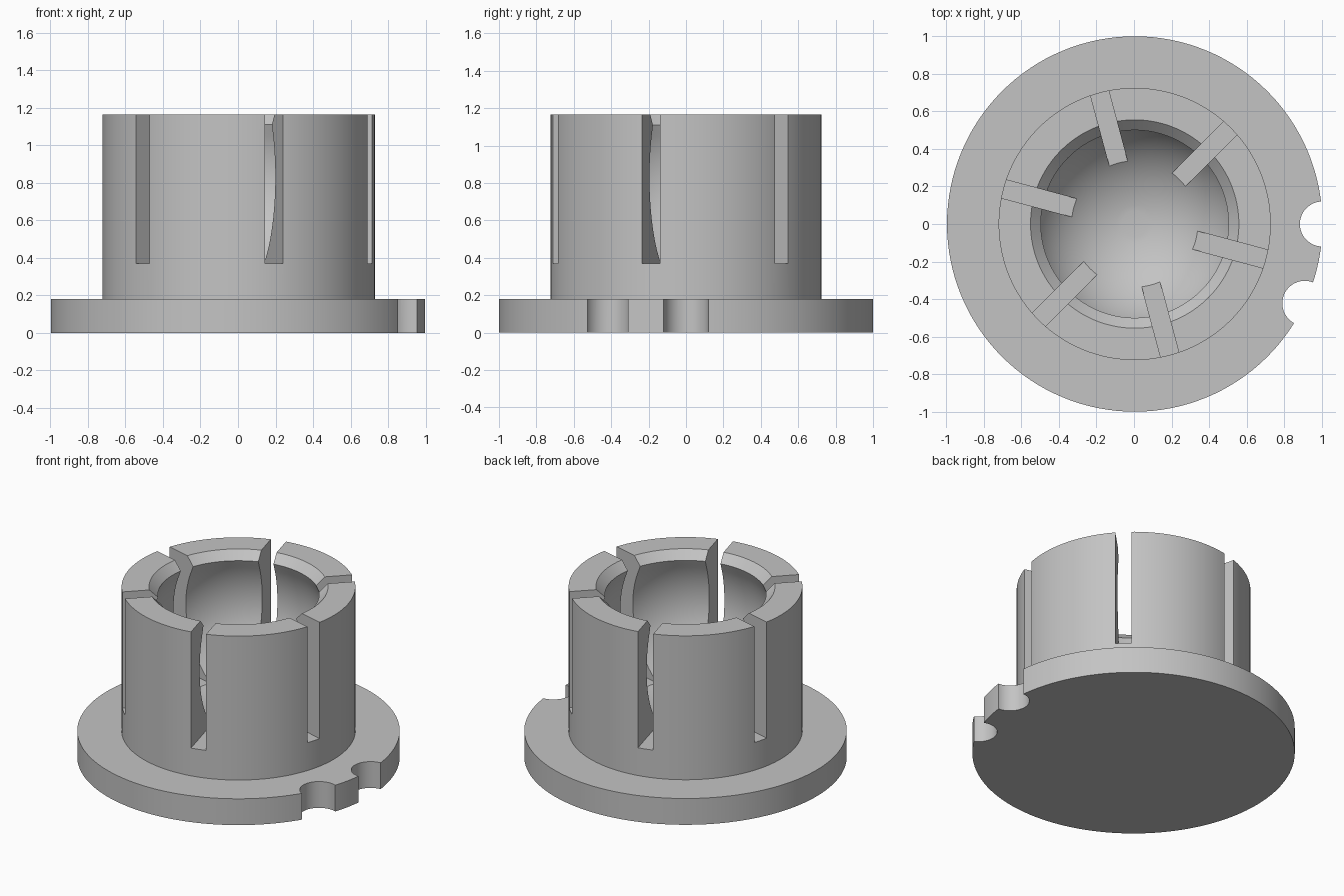
import bpy
import bmesh
from math import radians, sin, cos, acos, asin, sqrt
from mathutils import Matrix, Vector

cube = bpy.data.objects.get("Cube")
if cube:
    bpy.data.objects.remove(cube, do_unlink=True)

SEGMENTS = 128
FLANGE_R, FLANGE_H = 1.0, 0.18
BODY_R, BODY_TOP = 0.725, 1.165
BALL_R, BALL_Z = 0.57, 0.83
LIP_R, LIP_Z, MOUTH_R = 0.50, 1.11, 0.555
SLOT_W, SLOT_Z = 0.1, 0.37
NOTCH_R = 0.12

grey = bpy.data.materials.new("plain grey")
grey.use_nodes = True
colour = (0.55, 0.55, 0.55, 1)
grey.diffuse_color = colour
grey.node_tree.nodes["Principled BSDF"].inputs["Base Color"].default_value = colour


def make_object(name, bm):
    bmesh.ops.recalc_face_normals(bm, faces=bm.faces)
    mesh = bpy.data.meshes.new(name)
    bm.to_mesh(mesh)
    bm.free()
    mesh.materials.append(grey)
    obj = bpy.data.objects.new(name, mesh)
    bpy.context.collection.objects.link(obj)
    return obj


def lathe(name, profile):
    """Spin an (r, z) profile about z into a closed solid."""
    bm = bmesh.new()
    verts = [bm.verts.new((r, 0, z)) for r, z in profile]
    edges = [bm.edges.new(pair) for pair in zip(verts, verts[1:])]
    bmesh.ops.spin(bm, geom=verts + edges, cent=(0, 0, 0), axis=(0, 0, 1),
                   angle=radians(360), steps=SEGMENTS, use_merge=True)
    bmesh.ops.remove_doubles(bm, verts=bm.verts, dist=1e-5)
    # Close the flat bottom and the small disc at the base of the bowl
    bmesh.ops.holes_fill(bm, edges=[e for e in bm.edges if e.is_boundary], sides=0)
    return make_object(name, bm)


def cut(target, cutter):
    cutter.hide_render = True
    mod = target.modifiers.new("cut", "BOOLEAN")
    mod.operation = "DIFFERENCE"
    mod.solver = "EXACT"
    mod.object = cutter
    bpy.context.view_layer.objects.active = target
    bpy.ops.object.modifier_apply(modifier=mod.name)
    bpy.data.objects.remove(cutter, do_unlink=True)


# Flanged cup with a spherical bowl and chamfered mouth
start = asin(LIP_R / BALL_R)
end = radians(173)
steps = 36
bowl = []
for i in range(steps + 1):
    a = start + (end - start) * i / steps
    bowl.append((BALL_R * sin(a), BALL_Z + BALL_R * cos(a)))
bowl[0] = (LIP_R, LIP_Z)
profile = [(FLANGE_R, 0), (FLANGE_R, FLANGE_H), (BODY_R, FLANGE_H),
           (BODY_R, BODY_TOP), (MOUTH_R, BODY_TOP)] + bowl
socket = lathe("ball_socket", profile)

# Six radial slots separating the spring fingers
bm = bmesh.new()
for i in range(6):
    height = 1.0
    place = (Matrix.Rotation(radians(45 + 60 * i), 4, "Z")
             @ Matrix.Translation((0.55, 0, SLOT_Z + height / 2))
             @ Matrix.Diagonal((0.6, SLOT_W, height, 1)))
    bmesh.ops.create_cube(bm, size=1, matrix=place)
cut(socket, make_object("slot_cutter", bm))

# Two round notches in the flange rim
bm = bmesh.new()
for angle in (0, -25):
    place = Matrix.Rotation(radians(angle), 4, "Z") @ Matrix.Translation((FLANGE_R, 0, 0.1))
    bmesh.ops.create_cone(bm, cap_ends=True, segments=48, radius1=NOTCH_R,
                          radius2=NOTCH_R, depth=0.5, matrix=place)
cut(socket, make_object("notch_cutter", bm))

# Centre the notched outline and shade it
xs = [v.co.x for v in socket.data.vertices]
socket.data.transform(Matrix.Translation((-(min(xs) + max(xs)) / 2, 0, 0)))
bpy.ops.object.select_all(action="DESELECT")
socket.select_set(True)
bpy.context.view_layer.objects.active = socket
bpy.ops.object.shade_smooth_by_angle(angle=radians(30))
